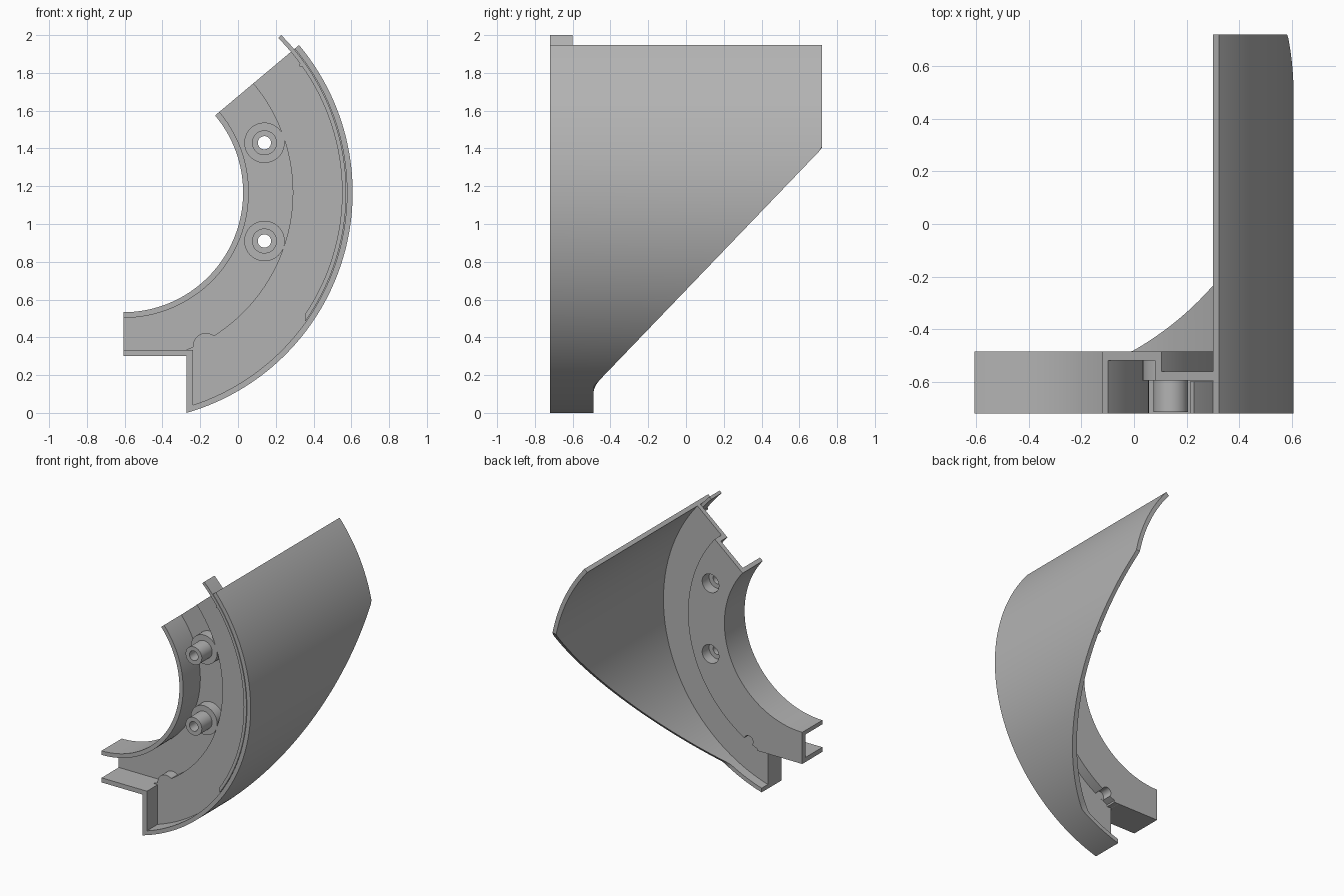
import bpy, bmesh
from math import acos, cos, sin, radians, pi
from mathutils import Matrix, Vector

if "Cube" in bpy.data.objects:
    bpy.data.objects.remove(bpy.data.objects["Cube"])

CX, CZ = -0.607, 1.167            # axis of all the arcs
TOP = radians(40)                 # radial cut at the upper end
R_IN, R_OUT, WALL = 0.634, 1.214, 0.03
STEP_IN, STEP_OUT = 0.897, 0.93   # wall between the two floor levels
NOTCH_X, LEDGE_Z = -0.273, 0.30   # lower end notch
FRONT, BACK = -0.72, -0.485
STATIONS = 97

grey = bpy.data.materials.new("plain grey")
grey.use_nodes = True
grey.diffuse_color = (0.45, 0.45, 0.45, 1)
grey.node_tree.nodes["Principled BSDF"].inputs["Base Color"].default_value = grey.diffuse_color
parts = []


def finish(name, bm):
    bmesh.ops.recalc_face_normals(bm, faces=bm.faces)
    mesh = bpy.data.meshes.new(name)
    bm.to_mesh(mesh)
    bm.free()
    mesh.materials.append(grey)
    ob = bpy.data.objects.new(name, mesh)
    bpy.context.scene.collection.objects.link(ob)
    parts.append(ob)
    return ob


def arc(r, x_end, top=TOP):
    """Arc about the axis, from where it meets x_end up to the top angle."""
    low = -acos((x_end - CX) / r)
    angles = [low + (top - low) * i / (STATIONS - 1) for i in range(STATIONS)]
    return [(CX + r * cos(t), CZ + r * sin(t)) for t in angles]


def band(name, inner, outer, y0, y1):
    """Solid strip between two outlines; y1 is a depth or a function of height."""
    back = y1 if callable(y1) else lambda z: y1
    bm = bmesh.new()
    rows = []
    for a, b in zip(inner, outer):
        corners = [(a, y0), (b, y0), (b, back(b[1])), (a, back(a[1]))]
        rows.append([bm.verts.new((p[0], y, p[1])) for p, y in corners])
    for r, s in zip(rows, rows[1:]):
        for k in range(4):
            j = (k + 1) % 4
            bm.faces.new((r[k], r[j], s[j], s[k]))
    bm.faces.new(rows[0])
    bm.faces.new(rows[-1])
    return finish(name, bm)


def block(name, x0, x1, z0, z1, y0, y1):
    return band(name, [(x0, z0), (x1, z0)], [(x0, z1), (x1, z1)], y0, y1)


def cylinder(name, x, z, r, y0, y1):
    bm = bmesh.new()
    place = Matrix.Translation((x, (y0 + y1) / 2, z)) @ Matrix.Rotation(pi / 2, 4, 'X')
    bmesh.ops.create_cone(bm, cap_ends=True, segments=40, radius1=r, radius2=r,
                          depth=y1 - y0, matrix=place)
    return finish(name, bm)


def drill(targets, x, z, r, y0, y1):
    cutter = cylinder("cutter", x, z, r, y0, y1)
    cutter.hide_render = True
    for ob in targets:
        mod = ob.modifiers.new("hole", 'BOOLEAN')
        mod.operation, mod.solver, mod.object = 'DIFFERENCE', 'EXACT', cutter
        graph = bpy.context.evaluated_depsgraph_get()
        mesh = bpy.data.meshes.new_from_object(ob.evaluated_get(graph))
        ob.modifiers.clear()
        ob.data = mesh
    parts.remove(cutter)
    bpy.data.objects.remove(cutter)


# Long outer shell with a slanted back edge
def slant(z):
    return min(max(-0.49 + (z - 0.14) * 0.96, -0.49), 0.72)


band("outer_shell", arc(R_OUT - WALL, NOTCH_X), arc(R_OUT, NOTCH_X), FRONT, slant)

# Inner rim wall, two floor levels and the step between them
band("inner_rim", arc(R_IN, CX), arc(R_IN + WALL, CX), FRONT, BACK)
edge = [(x, max(z, LEDGE_Z)) for x, z in arc(STEP_OUT, CX)]
upper_floor = band("inner_floor", arc(R_IN + 0.005, CX), edge, -0.52, BACK)
step = band("floor_step", arc(STEP_IN, NOTCH_X), arc(STEP_OUT, NOTCH_X), -0.595, BACK)
band("outer_floor", arc(STEP_IN + 0.01, NOTCH_X), arc(R_OUT - 0.02, NOTCH_X), -0.595, -0.562)

# Walls around the lower end notch
block("ledge_wall", CX, NOTCH_X + 0.035, LEDGE_Z, LEDGE_Z + 0.034, FRONT, BACK)
block("notch_wall", NOTCH_X, NOTCH_X + 0.035, 0.015, LEDGE_Z + 0.02, FRONT, -0.562)

# Locating tab at the upper end
tab_top = radians(44.9)
tab_low = CX + 1.17 * cos(radians(34.8))
band("locating_tab", arc(1.158, tab_low, tab_top), arc(1.18, tab_low, tab_top), FRONT, -0.6)
block("tab_root", 0.325, 0.352, 1.835, 1.85, FRONT, -0.6)

# Screw bosses with counterbored holes
for label, z in (("lower", 0.91), ("upper", 1.43)):
    base = cylinder(label + "_boss_base", 0.14, z, 0.107, -0.595, -0.49)
    tube = cylinder(label + "_boss_tube", 0.14, z, 0.066, -0.715, -0.575)
    drill([upper_floor, base, tube], 0.14, z, 0.035, -0.9, -0.3)
    drill([upper_floor, base], 0.14, z, 0.068, -0.565, -0.3)

# Rounded pocket next to the notch
centre = Vector((-0.17, 0.355))
inward = (Vector((CX, CZ)) - centre).normalized()
side = Vector((-inward.y, inward.x))
chord, curve = [], []
for i in range(25):
    t = radians(-85 + 170 * i / 24)
    p = centre + side * 0.068 * sin(t)
    chord.append(p)
    curve.append(p + inward * 0.068 * cos(t))
pocket = band("pocket_wall", chord, curve, -0.595, -0.49)
drill([upper_floor, step, pocket], centre.x, centre.y, 0.036, -0.56, -0.3)

# Smooth curves, sharp corners
bpy.ops.object.select_all(action='DESELECT')
for ob in parts:
    ob.select_set(True)
bpy.context.view_layer.objects.active = parts[0]
bpy.ops.object.shade_smooth_by_angle(angle=radians(30))
